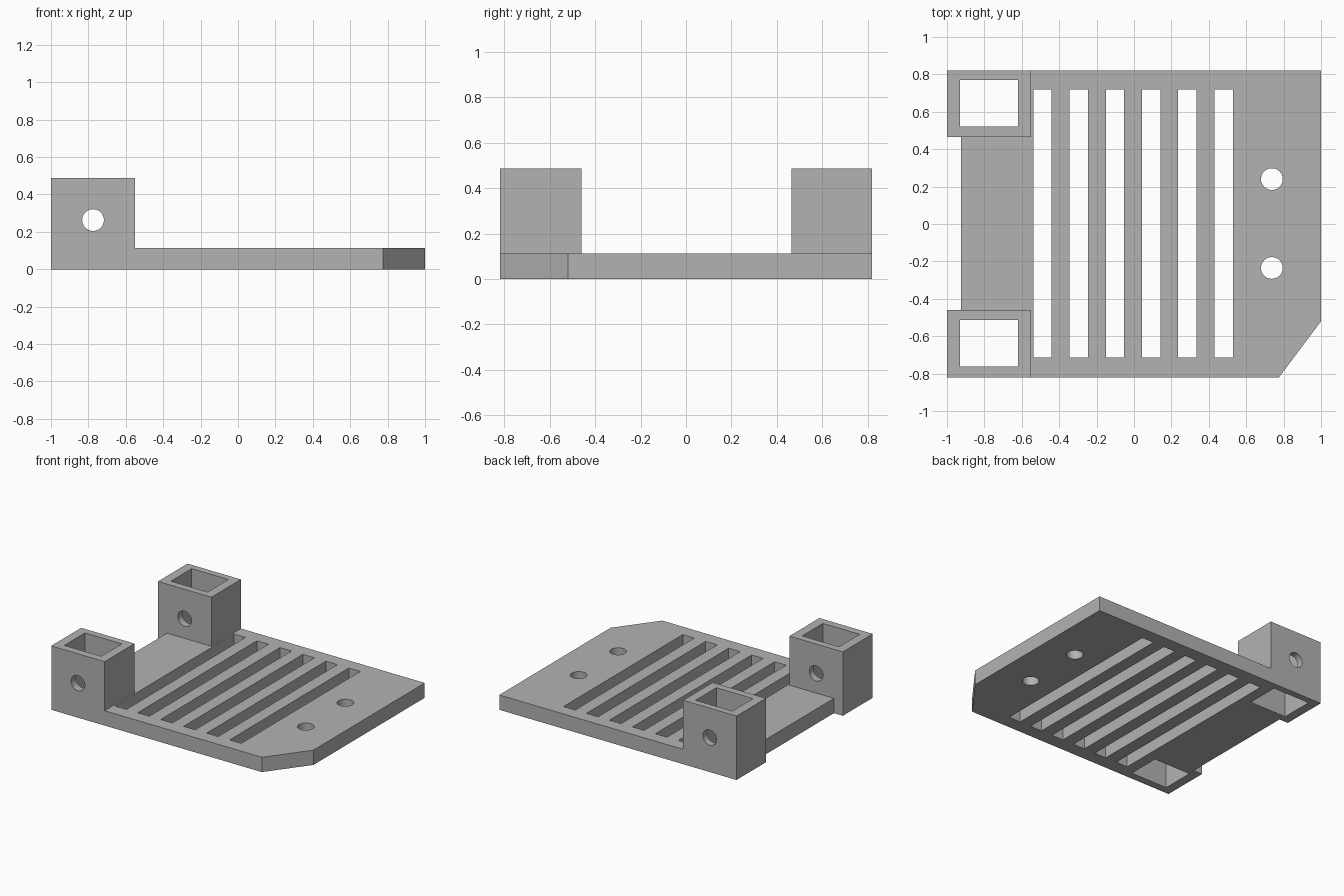
import bpy
import bmesh
import math

if "Cube" in bpy.data.objects:
    bpy.data.objects.remove(bpy.data.objects["Cube"], do_unlink=True)

PLATE_TOP, TOWER_TOP = 0.113, 0.487
HALF_Y = 0.82
HOLE_R = 0.058

grey = bpy.data.materials.new("plain grey")
grey.use_nodes = True
colour = (0.45, 0.45, 0.45, 1)
grey.diffuse_color = colour
grey.node_tree.nodes["Principled BSDF"].inputs["Base Color"].default_value = colour


def prism(bm, outline, z0, z1):
    """Extrude a counter-clockwise outline from z0 to z1."""
    face = bm.faces.new([bm.verts.new((x, y, z0)) for x, y in outline])
    top = bmesh.ops.extrude_face_region(bm, geom=[face])["geom"]
    verts = [v for v in top if isinstance(v, bmesh.types.BMVert)]
    bmesh.ops.translate(bm, verts=verts, vec=(0, 0, z1 - z0))


def rect(x0, x1, y0, y1):
    return [(x0, y0), (x1, y0), (x1, y1), (x0, y1)]


def circle(cx, cy, r, sides=48):
    angles = [math.tau * i / sides for i in range(sides)]
    return [(cx + r * math.cos(a), cy + r * math.sin(a)) for a in angles]


def make(name, prisms):
    bm = bmesh.new()
    for p in prisms:
        prism(bm, *p)
    bmesh.ops.recalc_face_normals(bm, faces=bm.faces)
    mesh = bpy.data.meshes.new(name)
    bm.to_mesh(mesh)
    bm.free()
    mesh.materials.append(grey)
    obj = bpy.data.objects.new(name, mesh)
    bpy.context.collection.objects.link(obj)
    return obj


def combine(target, tool, operation):
    """Apply a boolean and remove the tool object."""
    mod = target.modifiers.new(operation.title(), 'BOOLEAN')
    mod.operation, mod.object, mod.solver = operation, tool, 'EXACT'
    bpy.context.view_layer.objects.active = target
    bpy.ops.object.modifier_apply(modifier=mod.name)
    bpy.data.objects.remove(tool, do_unlink=True)


# Base plate with one clipped corner
plate = make("slotted_base_plate", [(
    [(-0.925, -HALF_Y), (0.775, -HALF_Y), (1, -0.52), (1, HALF_Y), (-0.925, HALF_Y)],
    0, PLATE_TOP)])

# Two square towers at the left corners
towers = make("corner_towers", [
    (rect(-1, -0.55, -HALF_Y, -0.46), 0, TOWER_TOP),
    (rect(-1, -0.55, 0.465, HALF_Y), 0, TOWER_TOP)])
combine(plate, towers, 'UNION')

# Upright openings: tower shafts, vent slots and mounting holes
openings = [rect(-0.93, -0.62, -0.762, -0.513), rect(-0.93, -0.62, 0.52, 0.77)]
for i in range(6):
    x = -0.538 + 0.1936 * i
    openings.append(rect(x, x + 0.098, -0.715, 0.72))
openings += [circle(0.737, y, HOLE_R) for y in (-0.235, 0.24)]
combine(plate, make("opening_cutter", [(o, -0.1, 0.6) for o in openings]), 'DIFFERENCE')

# Cross bore through the walls of both towers
bore = make("bore_cutter", [(circle(0, 0, HOLE_R), -1, 1)])
bore.rotation_euler.x = math.pi / 2
bore.location = (-0.775, 0, 0.263)
combine(plate, bore, 'DIFFERENCE')

# Smooth hole walls, crisp edges elsewhere
bpy.ops.object.select_all(action='DESELECT')
plate.select_set(True)
bpy.context.view_layer.objects.active = plate
bpy.ops.object.shade_smooth_by_angle(angle=math.radians(30))
